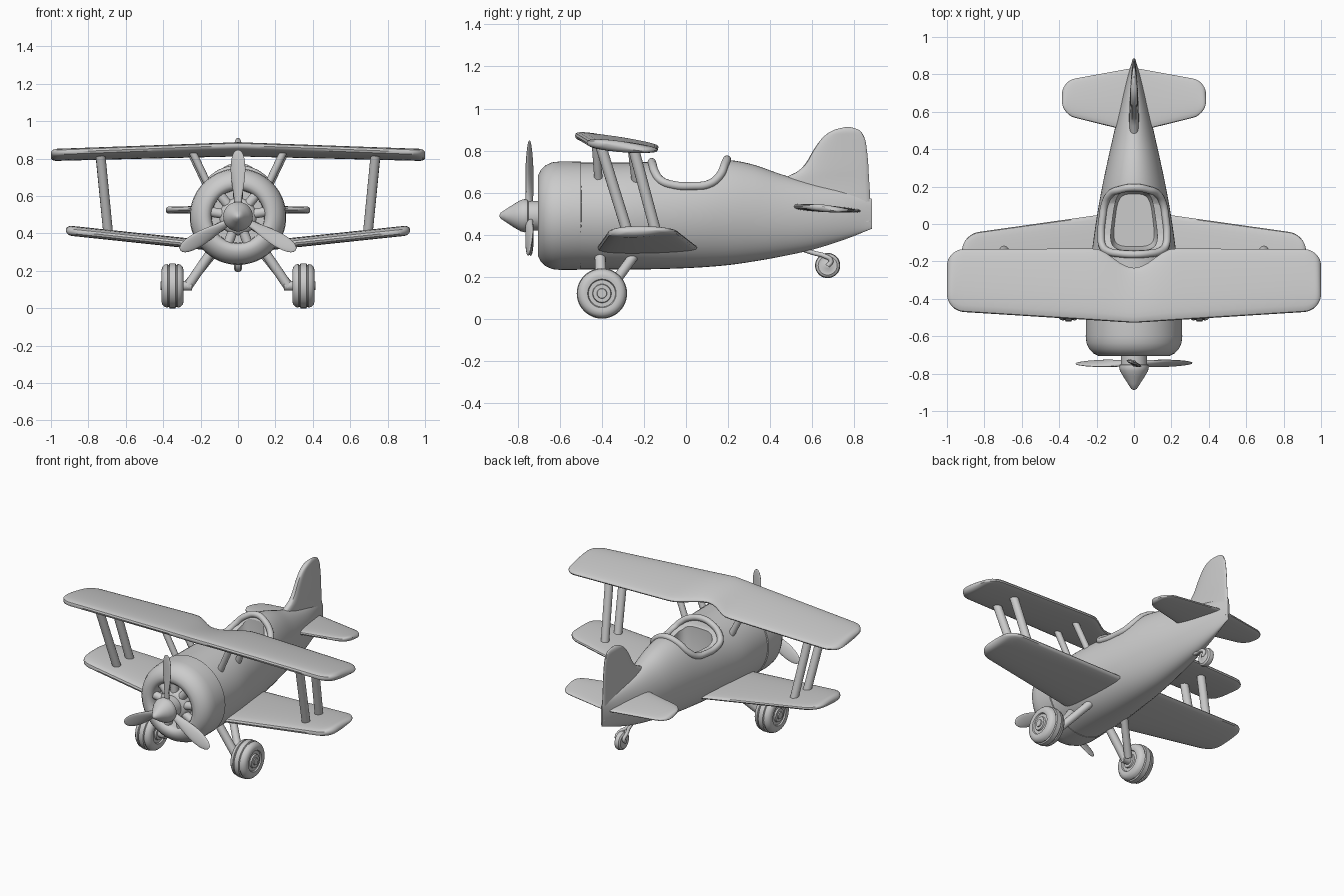
import bpy, bmesh
from math import sin, cos, pi, sqrt, radians
from mathutils import Vector

if "Cube" in bpy.data.objects:
    bpy.data.objects.remove(bpy.data.objects["Cube"])


def finish(o, angle=40):
    bpy.ops.object.select_all(action='DESELECT')
    o.select_set(True)
    bpy.context.view_layer.objects.active = o
    bpy.ops.object.shade_smooth_by_angle(angle=radians(angle))
    return o


def loft(name, rings):
    """Skin a list of equal-length point rings and cap both ends."""
    bm = bmesh.new()
    vs = [[bm.verts.new(p) for p in ring] for ring in rings]
    n = len(rings[0])
    for a, b in zip(vs, vs[1:]):
        for i in range(n):
            bm.faces.new((a[i], a[(i + 1) % n], b[(i + 1) % n], b[i]))
    bm.faces.new(vs[0])
    bm.faces.new(vs[-1])
    bmesh.ops.recalc_face_normals(bm, faces=bm.faces)
    me = bpy.data.meshes.new(name)
    bm.to_mesh(me)
    bm.free()
    o = bpy.data.objects.new(name, me)
    bpy.context.collection.objects.link(o)
    return finish(o)


def lathe(name, profile, centre, axis, n=48):
    """Revolve (radius, offset) pairs about the x or y axis."""
    c, rings = Vector(centre), []
    for r, d in profile:
        t = [2 * pi * i / n for i in range(n)]
        rings.append([c + (Vector((d, r * cos(a), r * sin(a))) if axis == 'x'
                           else Vector((r * cos(a), d, r * sin(a)))) for a in t])
    return loft(name, rings)


def rod(name, a, b, r, n=16):
    a, b = Vector(a), Vector(b)
    q = (b - a).to_track_quat('Z', 'Y')
    ring = [q @ Vector((r * cos(2 * pi * i / n), r * sin(2 * pi * i / n), 0)) for i in range(n)]
    return loft(name, [[a + p for p in ring], [b + p for p in ring]])


def tube(name, pts, r, cyclic=False):
    cu = bpy.data.curves.new(name, 'CURVE')
    cu.dimensions, cu.bevel_depth, cu.bevel_resolution = '3D', r, 4
    cu.resolution_u, cu.use_fill_caps = 8, True
    sp = cu.splines.new('BEZIER')
    sp.bezier_points.add(len(pts) - 1)
    for bp, p in zip(sp.bezier_points, pts):
        bp.co = p
        bp.handle_left_type = bp.handle_right_type = 'AUTO'
    sp.use_cyclic_u = cyclic
    o = bpy.data.objects.new(name, cu)
    bpy.context.collection.objects.link(o)
    finish_sel = bpy.context.view_layer.objects
    bpy.ops.object.select_all(action='DESELECT')
    o.select_set(True)
    finish_sel.active = o
    bpy.ops.object.convert(target='MESH')
    return finish(bpy.context.object, 60)


def interp(table, x, smooth=False):
    """Look up a row of values, linearly or with a smooth spline."""
    i = max(k for k in range(len(table) - 1) if k == 0 or table[k][0] <= x)
    a, b = table[i], table[i + 1]
    h = b[0] - a[0]
    t = (x - a[0]) / h
    if not smooth:
        return [p + (q - p) * t for p, q in zip(a[1:], b[1:])]
    p, q = table[max(i - 1, 0)], table[min(i + 2, len(table) - 1)]
    out = []
    for k in range(1, len(a)):
        m0, m1 = (b[k] - p[k]) / (b[0] - p[0]) * h, (q[k] - a[k]) / (q[0] - a[0]) * h
        out.append((2*t**3 - 3*t*t + 1) * a[k] + (t**3 - 2*t*t + t) * m0
                   + (3*t*t - 2*t**3) * b[k] + (t**3 - t*t) * m1)
    return out


def foil(h, n=28):
    """Unit-chord rounded section: (chord fraction, offset)."""
    out = []
    for i in range(n):
        a = 2 * pi * i / n
        u, s = (1 - cos(a)) / 2, sin(a)
        out.append((u, h / 2 * abs(s) ** 0.65 * (1.12 - 0.4 * u) * (1 if s >= 0 else -1)))
    return out


def wing(name, table, thick, r, notch=0, rt=0.03):
    """Full-span wing from rows (x, lead y, trail y, lead z, trail z), round tips."""
    tip = table[-1][0]
    half = [(tip - r) * i / 24 for i in range(24)]
    half += [tip - r + r * sin(pi / 2 * i / 9) for i in range(10)]
    rings = []
    for s in [-v for v in reversed(half[1:])] + half:
        a = abs(s)
        le, te, zl, zt = interp(table, a)
        f = sqrt(max(0, 1 - (max(0, a - tip + r) / r) ** 2))
        le, te = le + r * (1 - f), te - r * (1 - f)
        if a < 0.22:
            te -= notch * (0.5 + 0.5 * cos(pi * a / 0.22))
        h = thick * max(0.12, sqrt(max(0, 1 - (max(0, a - tip + rt) / rt) ** 2)))
        rings.append([(s, le + (te - le) * u, zl + (zt - zl) * u + d) for u, d in foil(h)])
    return loft(name, rings)


# Fuselage: rows of y, bottom z, top z, half width
BODY = [(-.52, .235, .742, .25), (-.3, .234, .743, .245), (-.13, .236, .746, .223),
        (.05, .243, .75, .197), (.2, .255, .755, .17), (.32, .272, .733, .145),
        (.45, .295, .688, .116), (.6, .328, .645, .082), (.75, .375, .61, .045),
        (.885, .428, .57, .006)]
rings = []
for i in range(49):
    y = -.52 + 1.405 * i / 48
    zb, zt, w = interp(BODY, y, True)
    rings.append([(w * cos(2 * pi * k / 48), y, (zb + zt) / 2 + (zt - zb) / 2 * sin(2 * pi * k / 48))
                  for k in range(48)])
fuselage = loft("fuselage", rings)

# Cockpit opening: saddle cut plus a hollow basin
saddle = [(-.163, .745), (-.158, .73), (-.147, .695), (-.12, .658), (-.06, .636), (.03, .631),
          (.11, .641), (.16, .68), (.183, .73), (.195, .757)]
prof = [(-.17, .95)] + saddle + [(.2, .95)]
cut_a = loft("saddle_cutter", [[(x, y, z) for y, z in prof] for x in (-.4, .4)])


def basin(z, k):
    pts = []
    for i in range(40):
        a = 2 * pi * i / 40
        c, s = cos(a), sin(a)
        y = .02 + .165 * k * abs(s) ** .5 * (1 if s > 0 else -1)
        pts.append(((.142 - .14 * (y + .14)) * k * abs(c) ** .5 * (1 if c > 0 else -1), y, z))
    return pts


cut_b = loft("basin_cutter", [basin(.38, .85), basin(.42, .95), basin(.95, 1)])
for cutter in (cut_a, cut_b):
    m = fuselage.modifiers.new("cut", 'BOOLEAN')
    m.object, m.operation, m.solver = cutter, 'DIFFERENCE', 'EXACT'
    finish(fuselage)
    while fuselage.modifiers[0] != m:
        bpy.ops.object.modifier_apply(modifier=fuselage.modifiers[0].name)
    bpy.ops.object.modifier_apply(modifier=m.name)
    bpy.data.objects.remove(cutter)
finish(fuselage)

# Padded cockpit rim following the saddle on the body surface
side = []
for y, z in saddle[1:-1]:
    zb, zt, w = interp(BODY, y, True)
    side.append((w * sqrt(max(.002, 1 - ((z - (zb + zt) / 2) / ((zt - zb) / 2)) ** 2)), y, z))
rim = [(0, -.163, .745)] + side + [(0, .195, .757)] + [(-x, y, z) for x, y, z in reversed(side)]
tube("cockpit_rim", rim, .02, True)

# Cowl, engine and propeller
AX = .49
lathe("cowl", [(.24, -.48), (.243, -.497), (.257, -.5), (.258, -.6), (.254, -.637), (.24, -.668),
               (.217, -.692), (.19, -.705), (.168, -.705), (.15, -.695), (.142, -.675),
               (.14, -.62)], (0, 0, AX), 'y', 64)
lathe("crankcase", [(.1, -.61), (.1, -.67), (.088, -.69), (.06, -.70)], (0, 0, AX), 'y')
for i in range(9):
    a = pi / 2 + 2 * pi * i / 9
    d = Vector((cos(a), 0, sin(a)))
    rod("engine_cylinder", Vector((0, -.665, AX)) + d * .06, Vector((0, -.665, AX)) + d * .145, .026)
lathe("spinner", [(.003, -.888), (.014, -.882), (.032, -.855), (.058, -.815), (.075, -.785),
                  (.079, -.768), (.077, -.755), (.07, -.75), (.07, -.68)], (0, 0, AX), 'y')
BLADE = [(.04, .04, .03, 40), (.1, .05, .028, 35), (.17, .072, .024, 28), (.24, .084, .02, 22),
         (.3, .076, .016, 18), (.335, .055, .012, 15), (.352, .03, .008, 15), (.357, .008, .004, 15)]
for ang in (90, 210, 330):
    a = radians(ang)
    out, across = Vector((cos(a), 0, sin(a))), Vector((-sin(a), 0, cos(a)))
    rings = []
    for i in range(25):
        r = .04 + .317 * sin(pi / 2 * i / 24)
        w, t, tw = interp(BLADE, r, True)
        e1 = across * cos(radians(tw)) + Vector((0, sin(radians(tw)), 0))
        e2 = Vector((0, cos(radians(tw)), 0)) - across * sin(radians(tw))
        rings.append([Vector((0, -.745, AX)) + out * r + e1 * w / 2 * cos(2 * pi * k / 16)
                      + e2 * t / 2 * sin(2 * pi * k / 16) for k in range(16)])
    loft("propeller_blade", rings)

# Wings and tail surfaces
wing("upper_wing", [(0, -.528, -.13, .871, .822), (1, -.465, -.135, .833, .8)], .056, .09, .105)
wing("lower_wing", [(0, -.435, .075, .318, .322), (.92, -.365, -.055, .414, .422)], .056, .09)
wing("tailplane", [(0, .49, .835, .535, .512), (.385, .585, .765, .532, .515)], .036, .07, 0, .02)
FIN = [(.46, .56, .883), (.62, .42, .874), (.665, .46, .871), (.70, .53, .869), (.74, .57, .867),
       (.80, .605, .861), (.85, .64, .853), (.88, .672, .84), (.9, .71, .82), (.911, .755, .785)]
rings = []
for i in range(41):
    z = .46 + .451 * sin(pi / 2 * i / 40)
    le, te = interp(FIN, z, True)
    h = (.075 - .075 * (z - .46)) * max(.15, sqrt(max(0, 1 - (max(0, z - .88) / .0312) ** 2)))
    rings.append([(d * (1 - .35 * u), le + (te - le) * u, z) for u, d in foil(h)])
loft("fin", rings)

# Struts, landing gear (both sides)
TYRE = [(.012, .064), (.022, .064), (.024, .058), (.042, .058), (.045, .048), (.064, .048), (.068, .056),
        (.085, .059), (.102, .054), (.113, .042), (.117, .027), (.112, .024), (.112, .019), (.12, .016)]
for s in (-1, 1):
    rod("front_wing_strut", (s * .735, -.405, .82), (s * .695, -.278, .41), .026)
    rod("rear_wing_strut", (s * .735, -.25, .81), (s * .695, -.143, .41), .026)
    rod("front_cabane_strut", (s * .25, -.43, .85), (s * .15, -.415, .64), .02)
    rod("rear_cabane_strut", (s * .25, -.26, .83), (s * .15, -.235, .62), .02)
    rod("front_gear_leg", (s * .27, -.4, .115), (s * .13, -.41, .32), .026)
    rod("rear_gear_leg", (s * .27, -.375, .125), (s * .12, -.24, .31), .024)
    rod("axle", (s * .245, -.4, .12), (s * .32, -.4, .12), .026)
    lathe("wheel", TYRE + [(r, -d) for r, d in reversed(TYRE)], (s * .35, -.4, .12), 'x')
    tube("tail_wheel_fork", [(0, .54, .335), (s * .008, .61, .312), (s * .026, .66, .298),
                             (s * .027, .69, .275), (s * .027, .674, .25)], .011)

# Tail wheel
lathe("tail_wheel", [(.015, .026), (.03, .018), (.045, .021), (.056, .014), (.06, 0), (.056, -.014),
                     (.045, -.021), (.03, -.018), (.015, -.026)], (0, .674, .253), 'x', 32)
